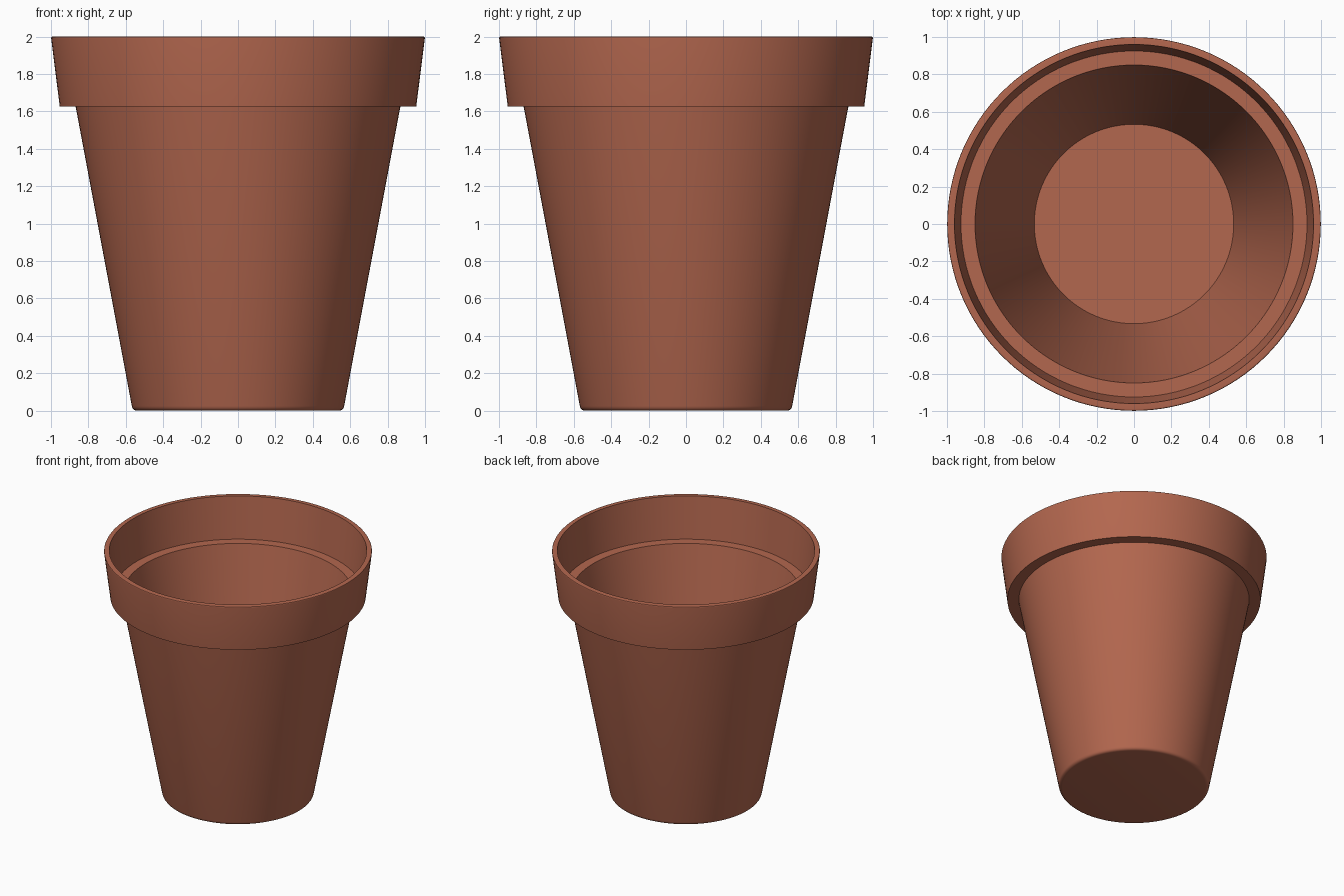
import bpy, bmesh, math
from mathutils import Vector

cube = bpy.data.objects.get("Cube")
if cube:
    bpy.data.objects.remove(cube, do_unlink=True)

SIDES = 128

# Fired clay
clay = bpy.data.materials.new("terracotta")
clay.use_nodes = True
colour = (0.45, 0.135, 0.077, 1)
clay.diffuse_color = colour
clay.node_tree.nodes["Principled BSDF"].inputs["Base Color"].default_value = colour


def lathe(name, profile, material):
    """Turn an (r, z) profile around the z axis into a smooth solid."""
    bm = bmesh.new()
    verts = [bm.verts.new((r, 0, z)) for r, z in profile]
    edges = [bm.edges.new(pair) for pair in zip(verts, verts[1:])]
    bmesh.ops.spin(bm, geom=verts + edges, cent=(0, 0, 0), axis=(0, 0, 1),
                   angle=math.tau, steps=SIDES, use_merge=True)
    bmesh.ops.remove_doubles(bm, verts=bm.verts, dist=0.0001)
    bmesh.ops.recalc_face_normals(bm, faces=bm.faces)
    mesh = bpy.data.meshes.new(name)
    bm.to_mesh(mesh)
    bm.free()
    mesh.materials.append(material)
    obj = bpy.data.objects.new(name, mesh)
    bpy.context.collection.objects.link(obj)
    bpy.ops.object.select_all(action='DESELECT')
    obj.select_set(True)
    bpy.context.view_layer.objects.active = obj
    bpy.ops.object.shade_smooth_by_angle(angle=math.radians(30))
    return obj


def rounded(before, corner, after, size, steps=4):
    """Points of a soft corner, cut back by size along both neighbours."""
    a, c, b = Vector(before), Vector(corner), Vector(after)
    start = c + (a - c).normalized() * size
    end = c + (b - c).normalized() * size
    curve = []
    for i in range(steps + 1):
        t = i / steps
        curve.append(tuple(start * (1 - t) ** 2 + c * 2 * t * (1 - t) + end * t ** 2))
    return curve


# Outside: base, tapered wall, overhanging collar
base_centre, foot, under_collar = (0, 0), (0.563, 0), (0.868, 1.625)
collar_bottom, lip_outer = (0.953, 1.625), (1.0, 2.0)
# Inside: lip, collar wall, step, tapered wall, floor
lip_inner, step_outer, step_inner = (0.96, 2.0), (0.925, 1.66), (0.85, 1.66)
floor_edge, floor_centre = (0.533, 0.06), (0, 0.06)

profile = [base_centre]
profile += rounded(base_centre, foot, under_collar, 0.025)
profile += [under_collar, collar_bottom]
profile += rounded(collar_bottom, lip_outer, lip_inner, 0.01)
profile += [lip_inner, step_outer, step_inner, floor_edge, floor_centre]

lathe("flower_pot", profile, clay)
